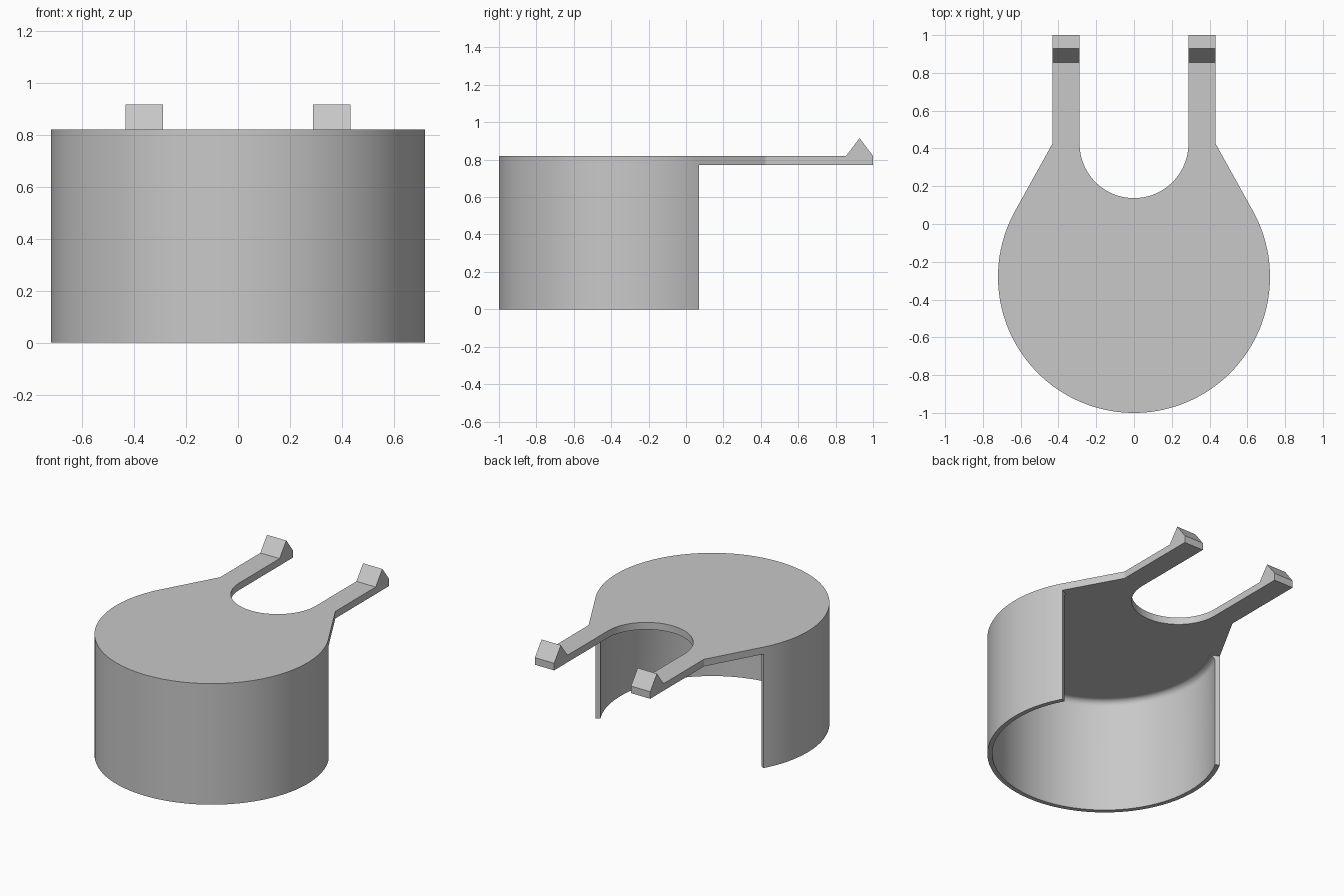
import bpy, bmesh
from math import sin, cos, pi, radians

if "Cube" in bpy.data.objects:
    bpy.data.objects.remove(bpy.data.objects["Cube"])

R, CY = 0.72, -0.28            # drum radius and centre
WALL, FILLET = 0.03, 0.04
Z_LOW, Z_TOP = 0.772, 0.82     # plate underside and top
ARM_IN, ARM_OUT, ARM_Y = 0.288, 0.432, 0.425
END = radians(29)              # angle where the wall stops, on the tangent to the arm

grey = bpy.data.materials.new("light_grey")
grey.use_nodes = True
grey.diffuse_color = (0.58, 0.58, 0.58, 1)
grey.node_tree.nodes["Principled BSDF"].inputs["Base Color"].default_value = grey.diffuse_color


def finish(name, bm):
    bmesh.ops.recalc_face_normals(bm, faces=bm.faces)
    mesh = bpy.data.meshes.new(name)
    bm.to_mesh(mesh)
    bm.free()
    mesh.materials.append(grey)
    obj = bpy.data.objects.new(name, mesh)
    bpy.context.collection.objects.link(obj)
    bpy.ops.object.select_all(action='DESELECT')
    obj.select_set(True)
    bpy.context.view_layer.objects.active = obj
    bpy.ops.object.shade_smooth_by_angle(angle=radians(25))
    return obj


def prism(name, points, offset):
    bm = bmesh.new()
    face = bm.faces.new([bm.verts.new(p) for p in points])
    out = bmesh.ops.extrude_face_region(bm, geom=[face], use_keep_orig=True)
    moved = [v for v in out["geom"] if isinstance(v, bmesh.types.BMVert)]
    bmesh.ops.translate(bm, verts=moved, vec=offset)
    return finish(name, bm)


def arc(cx, cy, r, start, stop, n):
    steps = [start + (stop - start) * i / n for i in range(n + 1)]
    return [(cx + r * cos(a), cy + r * sin(a)) for a in steps]


# Top plate: round lid, tapered shoulders, two arms and a rounded notch
outline = arc(0, CY, R, pi - END, 2 * pi + END, 96)
outline += [(ARM_OUT, ARM_Y), (ARM_OUT, 1), (ARM_IN, 1)]
outline += arc(0, ARM_Y, ARM_IN, 0, -pi, 48)
outline += [(-ARM_IN, 1), (-ARM_OUT, 1), (-ARM_OUT, ARM_Y)]
prism("top_plate", [(x, y, Z_LOW) for x, y in outline], (0, 0, Z_TOP - Z_LOW))

# Curved wall: profile with an inner fillet, swept round the front
inner = R - WALL
profile = [(R, Z_LOW), (R, 0), (inner, 0)]
profile += arc(inner - FILLET, Z_LOW - FILLET, FILLET, 0, pi / 2, 8)
bm = bmesh.new()
start = [bm.verts.new((-r * cos(END), CY + r * sin(END), z)) for r, z in profile]
ring = start
rings = [start]
for i in range(1, 97):
    a = pi - END + (pi + 2 * END) * i / 96
    nxt = [bm.verts.new((r * cos(a), CY + r * sin(a), z)) for r, z in profile]
    for j in range(len(profile) - 1):
        bm.faces.new((ring[j], ring[j + 1], nxt[j + 1], nxt[j]))
    ring = nxt
    rings.append(nxt)
bm.faces.new(rings[0])
bm.faces.new(rings[-1])
finish("curved_wall", bm)

# Triangular catches at the arm tips
for side, x in (("left", ARM_IN), ("right", -ARM_OUT)):
    prism(side + "_catch", [(x, 0.856, Z_TOP), (x, 1, Z_TOP), (x, 0.928, 0.915)],
          (ARM_OUT - ARM_IN, 0, 0))
